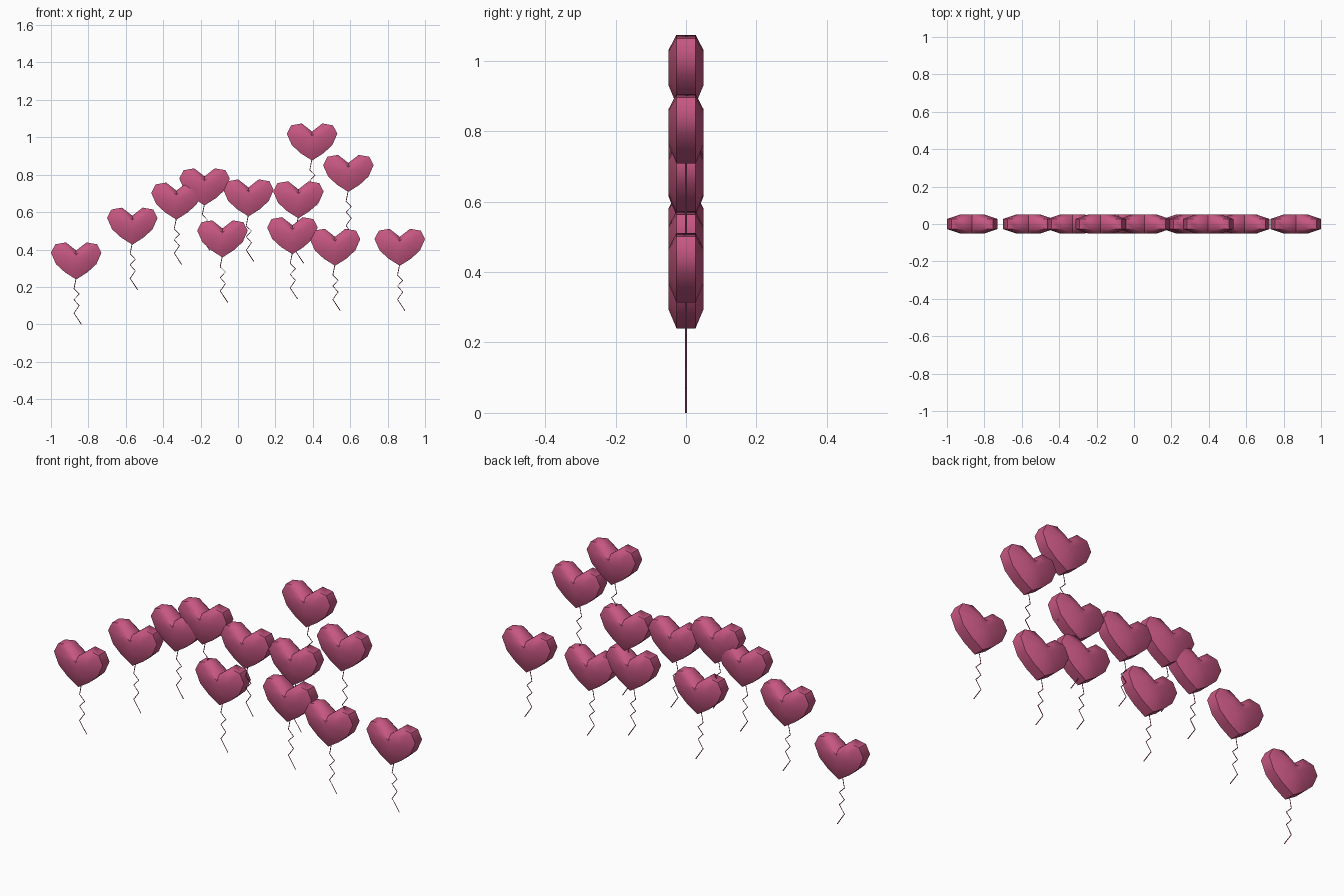
import bpy, bmesh
from mathutils import Vector

if "Cube" in bpy.data.objects:
    bpy.data.objects.remove(bpy.data.objects["Cube"])

pink = bpy.data.materials.new("balloon pink")
pink.use_nodes = True
colour = (0.57, 0.095, 0.22, 1)
pink.diffuse_color = colour
pink.node_tree.nodes["Principled BSDF"].inputs["Base Color"].default_value = colour

# Right half of the heart outline, from the tip up to the notch
half = [(0, 0), (0.06, 0.038), (0.108, 0.082), (0.135, 0.143),
        (0.112, 0.188), (0.055, 0.198), (0, 0.155)]
outline = half + [(-x, z) for x, z in half[-2:0:-1]]
centre = Vector((0, 0.11))

# Zigzag string below the tip
zigzag = [(0, 0.01), (-0.012, -0.05), (0.016, -0.078), (-0.012, -0.108),
          (0.016, -0.14), (-0.012, -0.18), (0.028, -0.24)]


def heart_mesh():
    """Flat-rimmed heart with a raised pad on front and back."""
    bm = bmesh.new()
    rings = []
    for scale, y in [(0.5, -0.05), (1, -0.027), (1, 0.027), (0.5, 0.05)]:
        ring = []
        for p in outline:
            q = centre + (Vector(p) - centre) * scale
            ring.append(bm.verts.new((q.x, y, q.y)))
        rings.append(ring)
    n = len(outline)
    for a, b in zip(rings, rings[1:]):
        for i in range(n):
            j = (i + 1) % n
            bm.faces.new((a[i], a[j], b[j], b[i]))
    # Close both pads with a fan, so the notch stays clean
    for ring, y in ((rings[0], -0.05), (rings[-1], 0.05)):
        hub = bm.verts.new((0, y, centre.y))
        for i in range(n):
            bm.faces.new((hub, ring[i], ring[(i + 1) % n]))
    bmesh.ops.recalc_face_normals(bm, faces=bm.faces)
    mesh = bpy.data.meshes.new("heart_balloon")
    bm.to_mesh(mesh)
    bm.free()
    mesh.materials.append(pink)
    mesh.shade_smooth()
    mesh.set_sharp_from_angle(angle=0.9)
    return mesh


def string_curve():
    """Thin four-sided zigzag cord."""
    curve = bpy.data.curves.new("balloon_string", "CURVE")
    curve.dimensions = "3D"
    curve.bevel_depth = 0.0022
    curve.bevel_resolution = 0
    curve.use_fill_caps = True
    line = curve.splines.new("POLY")
    line.points.add(len(zigzag) - 1)
    for point, (x, z) in zip(line.points, zigzag):
        point.co = (x, 0, z, 1)
    curve.materials.append(pink)
    return curve


# Tip position of every balloon
tips = [(-0.865, 0.24), (-0.565, 0.426), (-0.329, 0.56), (-0.179, 0.636),
        (0.056, 0.577), (-0.083, 0.358), (0.323, 0.567), (0.291, 0.375),
        (0.519, 0.313), (0.865, 0.313), (0.396, 0.876), (0.59, 0.708)]
heart, cord = heart_mesh(), string_curve()
for number, (x, z) in enumerate(tips, 1):
    for name, data in (("heart_balloon", heart), ("balloon_string", cord)):
        part = bpy.data.objects.new(f"{name}_{number}", data)
        part.location = (x, 0, z)
        bpy.context.collection.objects.link(part)
